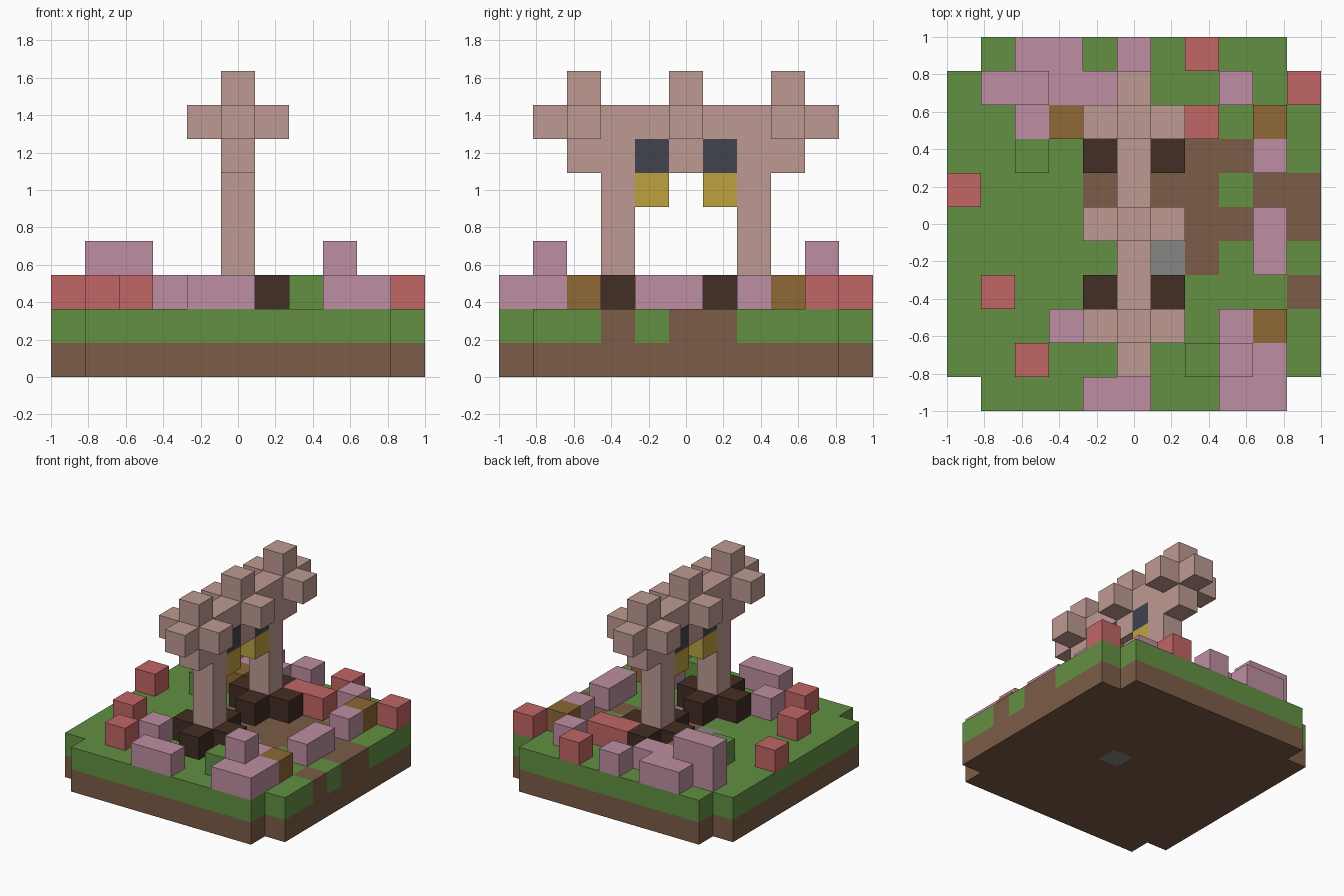
import bpy
import bmesh
from mathutils import Vector

cube = bpy.data.objects.get("Cube")
if cube:
    bpy.data.objects.remove(cube, do_unlink=True)

N = 11
S = 2 / N


def material(name, hex_code):
    rgb = [int(hex_code[i:i + 2], 16) / 255 for i in (0, 2, 4)]
    col = [c / 12.92 if c < 0.04 else ((c + 0.055) / 1.055) ** 2.4 for c in rgb] + [1]
    m = bpy.data.materials.new(name)
    m.use_nodes = True
    m.diffuse_color = col
    m.node_tree.nodes["Principled BSDF"].inputs["Base Color"].default_value = col
    return m


GREEN = material("grass green", "629042")
DIRT = material("earth brown", "7C5C46")
PINK = material("blossom pink", "BE8FA2")
RED = material("flower red", "C06664")
OCHRE = material("bark ochre", "8E6836")
DARK = material("dark wood", "422E24")
ROSE = material("gate rose", "BE9A92")
NAVY = material("slate navy", "42424E")
GOLD = material("lantern gold", "BEA240")
GREY = material("stone grey", "868684")

# Maps seen from above, back row first
GROUND = [
    " ggggggggg ",
    "ggggggggggg",
    "ggggggggggg",
    "gggggggddgg",
    "ggggddddgdd",
    "ggggsdddddd",
    "ggggggsdggg",
    "ggggggggggd",
    "ggggggggggg",
    "ggggggggggg",
    " ggggggggg ",
]
PLANTS = [
    "  pp p r   ",
    " PPpp   p r",
    "  pb krr b ",
    "  g kkk  p ",
    "r    k     ",
    "         p ",
    "     k   p ",
    " r  kkk    ",
    "   p k  pb ",
    "  r    gPp ",
    "    pp  pp ",
]


def cells_of(grid, letters, level):
    return {(i, N - 1 - r, level) for r, row in enumerate(grid)
            for i, c in enumerate(row) if c in letters}


def bar(i, js, level):
    return {(i, j, level) for j in js}


parts = []


def part(name, mat, cells):
    parts.append((name, mat, cells))


# Island base
base = cells_of(GROUND, "gds", 0)
buried_stone = {(6, 5, 0)}
part("earth_base", DIRT, base - buried_stone)
part("buried_stone", GREY, buried_stone)
part("grass", GREEN, cells_of(GROUND, "g", 1))
part("dirt_path", DIRT, cells_of(GROUND, "d", 1))
part("path_stones", GREY, cells_of(GROUND, "s", 1))

# Plants
part("pink_bushes", PINK, cells_of(PLANTS, "pP", 2) | cells_of(PLANTS, "P", 3))
part("red_flowers", RED, cells_of(PLANTS, "r", 2))
part("stumps", OCHRE, cells_of(PLANTS, "b", 2))
part("green_shrubs", GREEN, cells_of(PLANTS, "g", 2))

# Gate
MID = N // 2
part("pillar_footings", DARK, cells_of(PLANTS, "k", 2))
for name, j in (("front_pillar", 3), ("back_pillar", 7)):
    part(name, ROSE, {(MID, j, k) for k in range(3, 6)})
inlays = (4, 6)
part("lower_beam", ROSE, bar(MID, set(range(2, 9)) - set(inlays), 6))
part("upper_beam", ROSE, bar(MID, range(1, 10), 7))
part("beam_inlays", NAVY, bar(MID, inlays, 6))
part("hanging_lanterns", GOLD, bar(MID, inlays, 5))
for name, j in (("front", 2), ("middle", 5), ("back", 8)):
    part(name + "_crosspiece", ROSE, {(MID - 1, j, 7), (MID + 1, j, 7), (MID, j, 8)})

occupied = set().union(*(cells for _, _, cells in parts))


def build(name, mat, cells):
    """Make cubes on the grid, keeping only the faces open to the air."""
    bm = bmesh.new()
    for cell in sorted(cells):
        for axis in range(3):
            for side in (-1, 1):
                n = Vector((0, 0, 0))
                n[axis] = side
                if tuple(int(c + d) for c, d in zip(cell, n)) in occupied:
                    continue
                u = Vector((0, 0, 0))
                u[(axis + 1) % 3] = 1
                v = n.cross(u)
                mid = Vector(cell) + Vector((0.5, 0.5, 0.5)) + n / 2
                corners = [mid + (a * u + b * v) / 2
                           for a, b in ((-1, -1), (1, -1), (1, 1), (-1, 1))]
                bm.faces.new([bm.verts.new((p - Vector((N / 2, N / 2, 0))) * S)
                              for p in corners])
    bmesh.ops.remove_doubles(bm, verts=bm.verts, dist=S / 100)
    bm.normal_update()
    mesh = bpy.data.meshes.new(name)
    bm.to_mesh(mesh)
    bm.free()
    mesh.materials.append(mat)
    bpy.context.collection.objects.link(bpy.data.objects.new(name, mesh))


for name, mat, cells in parts:
    build(name, mat, cells)
